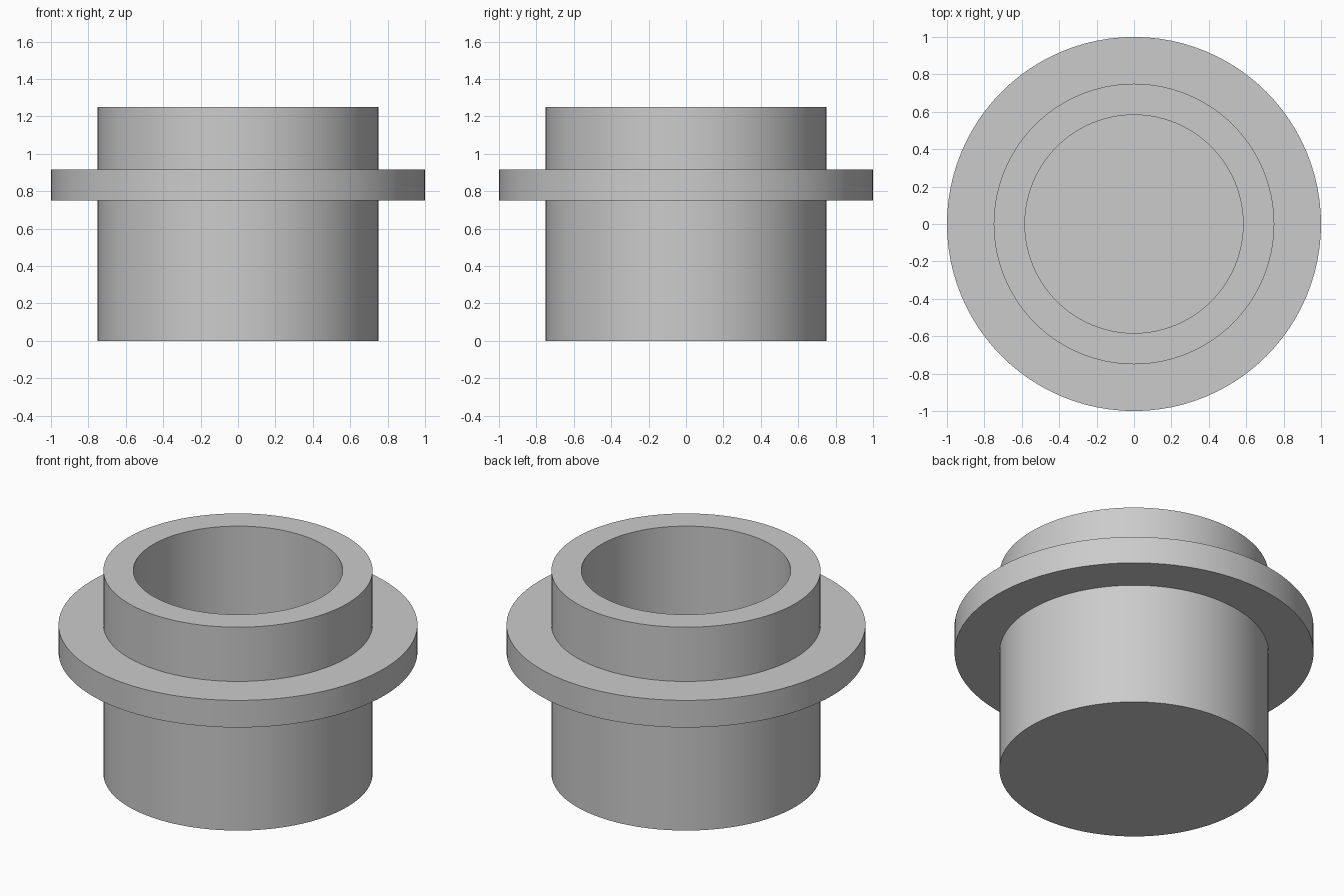
import bpy
import bmesh
import math

cube = bpy.data.objects.get("Cube")
if cube:
    bpy.data.objects.remove(cube, do_unlink=True)

SEGMENTS = 96
UNIT = 1 / 12  # one design unit; the flange radius is 12 units

# Material
grey = bpy.data.materials.new("light_grey")
grey.use_nodes = True
colour = (0.6, 0.6, 0.6, 1)
grey.diffuse_color = colour
grey.node_tree.nodes["Principled BSDF"].inputs["Base Color"].default_value = colour


def lathe(name, profile):
    """Spin an (r, z) profile, in design units, around the z axis."""
    bm = bmesh.new()
    verts = [bm.verts.new((r * UNIT, 0, z * UNIT)) for r, z in profile]
    edges = [bm.edges.new(pair) for pair in zip(verts, verts[1:])]
    bmesh.ops.spin(bm, geom=verts + edges, cent=(0, 0, 0), axis=(0, 0, 1),
                   angle=math.tau, steps=SEGMENTS, use_duplicate=False)
    bmesh.ops.remove_doubles(bm, verts=bm.verts, dist=1e-5)
    bmesh.ops.recalc_face_normals(bm, faces=bm.faces)
    mesh = bpy.data.meshes.new(name)
    bm.to_mesh(mesh)
    bm.free()
    mesh.materials.append(grey)
    obj = bpy.data.objects.new(name, mesh)
    bpy.context.collection.objects.link(obj)
    bpy.ops.object.select_all(action="DESELECT")
    obj.select_set(True)
    bpy.context.view_layer.objects.active = obj
    bpy.ops.object.shade_smooth_by_angle(angle=math.radians(30))
    return obj


# Flanged cup: closed base, outer wall with collar, open bore with a flat floor
lathe("flanged_cup", [
    (0, 0), (9, 0),
    (9, 9), (12, 9), (12, 11), (9, 11),
    (9, 15), (7, 15),
    (7, 2), (0, 2),
])
